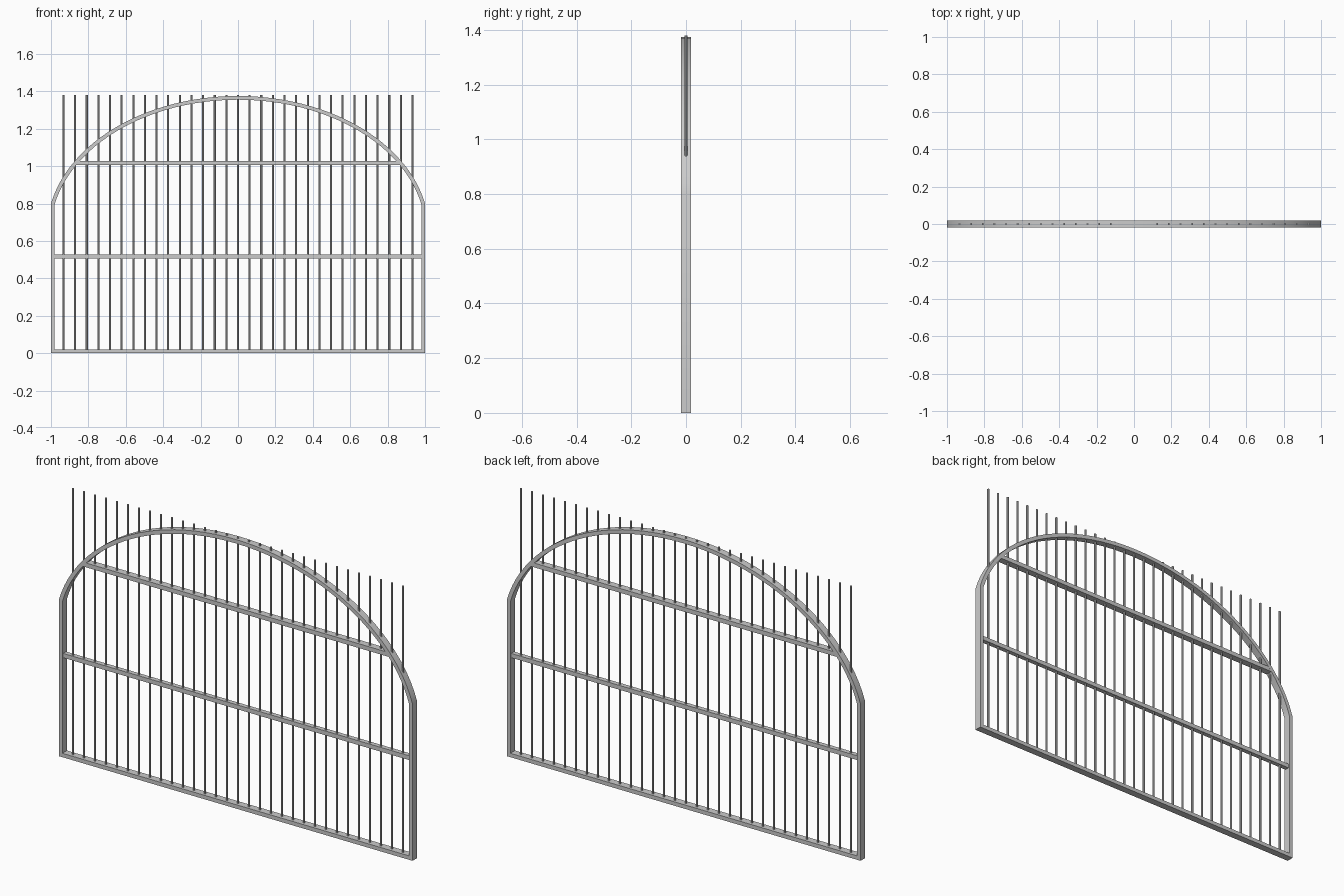
import bpy, bmesh, math
from mathutils import Vector

if "Cube" in bpy.data.objects:
    bpy.data.objects.remove(bpy.data.objects["Cube"])

DEPTH = 0.037      # frame depth in y
WALL = 0.02        # frame bar width seen from the front
TOP, SPRING, CZ = 1.375, 0.8, 0.65
B = TOP - CZ
A = 1 / math.sqrt(1 - ((SPRING - CZ) / B) ** 2)


def new_object(name, bm):
    bmesh.ops.recalc_face_normals(bm, faces=bm.faces)
    mesh = bpy.data.meshes.new(name)
    bm.to_mesh(mesh)
    bm.free()
    ob = bpy.data.objects.new(name, mesh)
    bpy.context.collection.objects.link(ob)
    return ob


def box(name, half_x, z, height, depth):
    bm = bmesh.new()
    bmesh.ops.create_cube(bm, size=1)
    for v in bm.verts:
        v.co = Vector((v.co.x * 2 * half_x, v.co.y * depth, v.co.z * height + z))
    return new_object(name, bm)


# Outer frame: closed arched outline, offset inward with mitred corners
start = math.asin((SPRING - CZ) / B)
N = 48
outer = [Vector((-1, 0)), Vector((1, 0))]
for i in range(N + 1):
    t = start + (math.pi - 2 * start) * i / N
    outer.append(Vector((A * math.cos(t), CZ + B * math.sin(t))))
inner = []
for i, p in enumerate(outer):
    d0 = (p - outer[i - 1]).normalized()
    d1 = (outer[(i + 1) % len(outer)] - p).normalized()
    n0, n1 = Vector((-d0.y, d0.x)), Vector((-d1.y, d1.x))
    inner.append(p + (n0 + n1) * WALL / (1 + n0.dot(n1)))

bm = bmesh.new()
rings = []
for o, i in zip(outer, inner):
    rings.append([bm.verts.new((q.x, y, q.y)) for q, y in
                  ((o, -DEPTH / 2), (o, DEPTH / 2), (i, DEPTH / 2), (i, -DEPTH / 2))])
for k, r in enumerate(rings):
    s = rings[(k + 1) % len(rings)]
    for j in range(4):
        bm.faces.new((r[j], r[(j + 1) % 4], s[(j + 1) % 4], s[j]))
frame = new_object("arched_frame", bm)
for f in frame.data.polygons:
    f.use_smooth = True
frame.data.set_sharp_from_angle(angle=math.radians(20))

# Horizontal rails
box("middle_rail", 0.985, 0.517, 0.022, 0.024)
box("upper_rail", 0.87, 1.017, 0.022, 0.036)

# Vertical bars, running past the arch to one level
for i in range(-15, 16):
    bm = bmesh.new()
    bmesh.ops.create_cone(bm, cap_ends=True, segments=8, radius1=0.0055,
                          radius2=0.0055, depth=1.37)
    bmesh.ops.translate(bm, verts=bm.verts, vec=(i * 0.0622, 0, 0.695))
    new_object(f"vertical_bar_{i + 16:02d}", bm)
